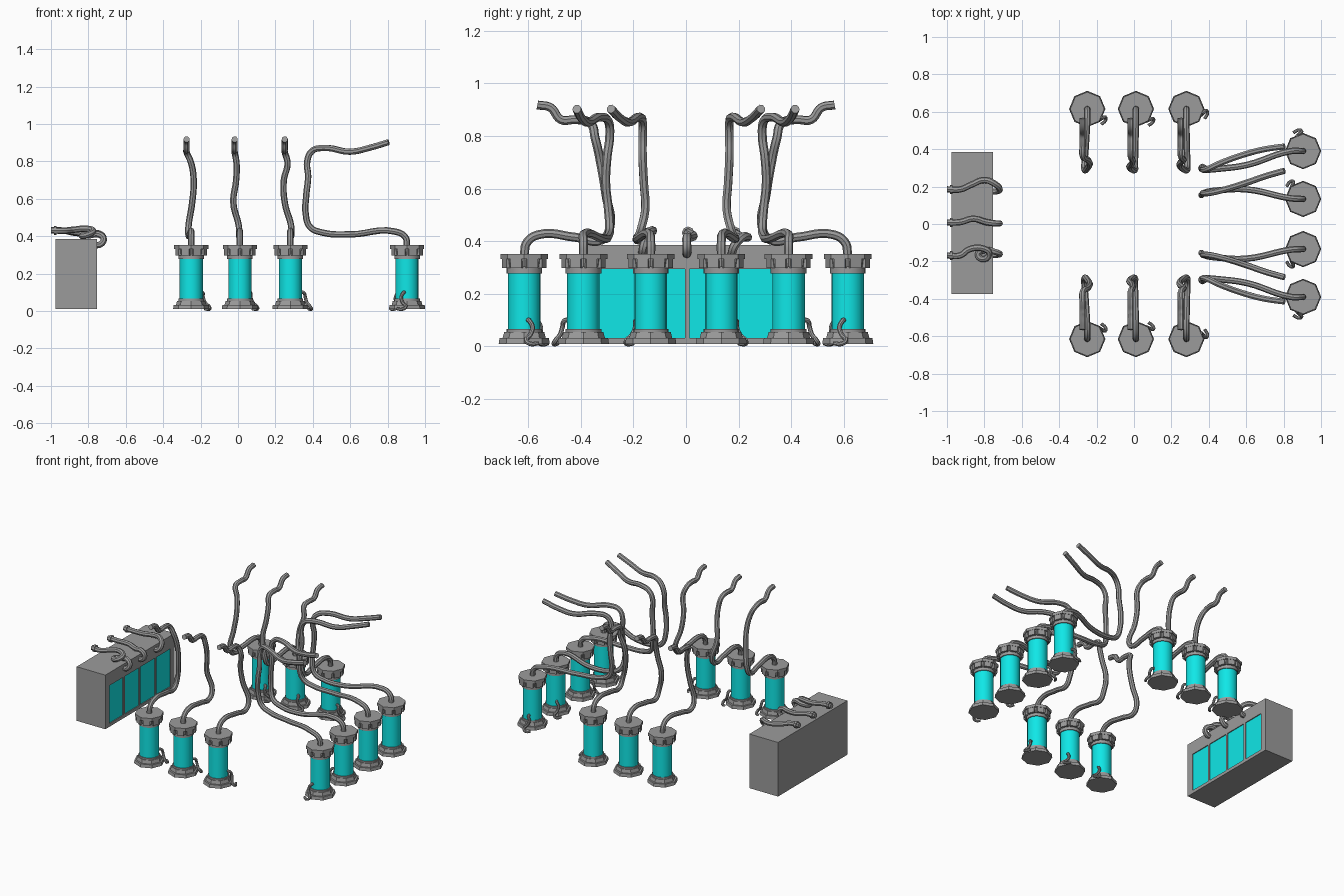
import bpy, bmesh, math
from mathutils import Matrix, Vector

if "Cube" in bpy.data.objects:
    bpy.data.objects.remove(bpy.data.objects["Cube"])


def material(name, rgb):
    m = bpy.data.materials.new(name)
    m.use_nodes = True
    m.diffuse_color = (*rgb, 1)
    m.node_tree.nodes["Principled BSDF"].inputs["Base Color"].default_value = (*rgb, 1)
    return m


GREY = material("metal grey", (0.33, 0.33, 0.33))
CYAN = material("glowing cyan", (0.005, 0.8, 0.8))


def add_object(name, mesh, mats=(), loc=(0, 0, 0)):
    ob = bpy.data.objects.new(name, mesh)
    bpy.context.scene.collection.objects.link(ob)
    for m in mats:
        mesh.materials.append(m)
    ob.location = loc
    return ob


def smooth(ob):
    bpy.ops.object.select_all(action="DESELECT")
    ob.select_set(True)
    bpy.context.view_layer.objects.active = ob
    bpy.ops.object.shade_smooth_by_angle(angle=math.radians(35))


def drum(bm, sides, r0, r1, z0, z1, mat=0):
    old = set(bm.faces)
    bmesh.ops.create_cone(bm, cap_ends=True, segments=sides, radius1=r0, radius2=r1,
                          depth=z1 - z0, matrix=Matrix.Translation((0, 0, (z0 + z1) / 2)))
    for f in set(bm.faces) - old:
        f.material_index = mat


def block(bm, lo, hi, turn=0):
    lo, hi = Vector(lo), Vector(hi)
    bmesh.ops.create_cube(bm, size=1, matrix=Matrix.Rotation(turn, 4, "Z")
                          @ Matrix.Translation((lo + hi) / 2)
                          @ Matrix.Diagonal((*(hi - lo), 1)))


def finish(bm, name):
    mesh = bpy.data.meshes.new(name)
    bm.to_mesh(mesh)
    bm.free()
    return mesh


def hose(name, points, radius=0.017):
    curve = bpy.data.curves.new(name, "CURVE")
    curve.dimensions = "3D"
    curve.bevel_depth = radius
    curve.bevel_resolution = 2
    curve.resolution_u = 6
    curve.use_fill_caps = True
    sp = curve.splines.new("BEZIER")
    sp.bezier_points.add(len(points) - 1)
    for bp, p in zip(sp.bezier_points, points):
        bp.co = p
        bp.handle_left_type = bp.handle_right_type = "AUTO"
    tmp = bpy.data.objects.new(name + "_path", curve)
    bpy.context.scene.collection.objects.link(tmp)
    dg = bpy.context.evaluated_depsgraph_get()
    mesh = bpy.data.meshes.new_from_object(tmp.evaluated_get(dg))
    bpy.data.objects.remove(tmp)
    mesh.materials.clear()
    smooth(add_object(name, mesh, [GREY]))


# Canister: stepped octagonal foot, glass tube, crown of blocks and lid
bm = bmesh.new()
drum(bm, 8, 0.097, 0.094, 0.01, 0.032)
drum(bm, 8, 0.082, 0.076, 0.032, 0.055)
drum(bm, 16, 0.068, 0.068, 0.055, 0.066)
drum(bm, 16, 0.062, 0.062, 0.066, 0.278, mat=1)
drum(bm, 16, 0.068, 0.068, 0.278, 0.305)
drum(bm, 8, 0.075, 0.08, 0.302, 0.334)
for i in range(8):
    block(bm, (0.055, -0.022, 0.298), (0.082, 0.022, 0.334), math.radians(45 * i + 22.5))
drum(bm, 8, 0.091, 0.091, 0.332, 0.352)
canister = finish(bm, "canister")
canister.materials.append(GREY)
canister.materials.append(CYAN)


def drain(name, x, y, angle, side):
    # Thin curled hose from the glass down to the floor: (outward, sideways, height)
    path = [(0.055, 0, 0.1), (0.075, 0, 0.098), (0.085, 0.01, 0.075), (0.092, 0, 0.045),
            (0.105, -0.02, 0.022), (0.115, -0.005, 0.01), (0.108, 0.025, 0.012)]
    c, s = math.cos(angle), math.sin(angle)
    hose(name, [(x + r * c - t * side * s, y + r * s + t * side * c, z)
                for r, t, z in path], 0.009)


# Front and back rows: tall hoses lean inward, rise and bend back out
row_path = [(0.615, 0.345), (0.605, 0.395), (0.56, 0.425), (0.42, 0.415), (0.32, 0.405),
            (0.29, 0.45), (0.305, 0.58), (0.325, 0.7), (0.345, 0.79), (0.365, 0.85),
            (0.42, 0.862), (0.475, 0.862), (0.515, 0.908), (0.565, 0.918)]
rows = [(-0.25, (-0.265, -0.245, -0.237, -0.25, -0.275), -35),
        (0.01, (0.005, -0.025, -0.01, -0.008, -0.018), -40),
        (0.28, (0.285, 0.25, 0.245, 0.265, 0.25), -15)]
for side, label in ((1, "back"), (-1, "front")):
    for i, (x, sway, turn) in enumerate(rows):
        tag = f"{label}_{i + 1}"
        smooth(add_object("canister_" + tag, canister, loc=(x, 0.615 * side, 0)))
        bends = [x, x, x, (x + sway[0]) / 2, sway[0], sway[0], sway[1], sway[2],
                 sway[3]] + [sway[4]] * 5
        hose("tall_hose_" + tag, [(bx, y * side, z) for bx, (y, z) in zip(bends, row_path)])
        drain("drain_hose_" + tag, x, 0.615 * side, math.radians(turn) * side, -side)

# Left column: hoses run inward low, climb and return outward high
climb = [(0.904, 0.345), (0.895, 0.395), (0.84, 0.425), (0.6, 0.41), (0.45, 0.42),
         (0.385, 0.45), (0.362, 0.52), (0.365, 0.62), (0.375, 0.72), (0.37, 0.8),
         (0.395, 0.855), (0.46, 0.872), (0.6, 0.852), (0.7, 0.872), (0.805, 0.903)]
outer = [0.39, 0.39, 0.39, 0.315, 0.295, 0.29, 0.295, 0.305, 0.3, 0.29,
         0.295, 0.325, 0.375, 0.4, 0.415]
inner = [0.134, 0.134, 0.137, 0.185, 0.18, 0.17, 0.155, 0.16, 0.165, 0.165,
         0.165, 0.178, 0.22, 0.255, 0.285]
for side, label in ((1, "back"), (-1, "front")):
    for ys, spot, turn in ((outer, "outer", 105), (inner, "inner", 130)):
        tag = f"{label}_{spot}"
        y = ys[0] * side
        smooth(add_object("side_canister_" + tag, canister, loc=(0.904, y, 0)))
        hose("looping_hose_" + tag, [(x, v * side, z) for v, (x, z) in zip(ys, climb)])
        drain("side_drain_hose_" + tag, 0.904, y, math.radians(turn) * side, side)

# Tank cabinet: body, overhanging fascia and window frame
bm = bmesh.new()
block(bm, (-0.975, -0.375, 0.01), (-0.767, 0.385, 0.385))
block(bm, (-0.767, -0.375, 0.295), (-0.755, 0.385, 0.385))
block(bm, (-0.767, -0.375, 0.01), (-0.755, 0.385, 0.032))
for i in range(5):
    mid = 0.005 + 0.175 * (i - 2)
    half = 0.015 if i in (0, 4) else 0.008
    shift = 0.015 if i == 0 else -0.015 if i == 4 else 0
    mid += shift - (0.015 if i == 0 else -0.015 if i == 4 else 0)
    block(bm, (-0.767, mid - half, 0.03), (-0.755, mid + half, 0.297))
for y0, y1 in ((-0.375, -0.345), (0.355, 0.385)):
    block(bm, (-0.767, y0, 0.03), (-0.755, y1, 0.297))
add_object("tank_cabinet", finish(bm, "tank_cabinet"), [GREY])

# Four window panes
for i in range(4):
    bm = bmesh.new()
    y = 0.005 + 0.175 * (i - 1.5)
    block(bm, (-0.768, y - 0.085, 0.03), (-0.761, y + 0.085, 0.297))
    add_object(f"tank_window_{i + 1}", finish(bm, "tank_window"), [CYAN])

# Cabinet hoses: from a rear flange, over the top, down into the fascia
top_hoses = {
    "back": [(-1, 0.185, 0.432), (-0.93, 0.185, 0.43), (-0.87, 0.21, 0.418),
             (-0.8, 0.235, 0.415), (-0.745, 0.215, 0.415), (-0.718, 0.185, 0.385),
             (-0.735, 0.175, 0.357), (-0.765, 0.175, 0.352)],
    "middle": [(-1, 0.008, 0.432), (-0.93, 0.01, 0.43), (-0.86, 0.028, 0.42),
               (-0.79, 0.01, 0.412), (-0.74, 0.003, 0.413), (-0.718, 0.003, 0.385),
               (-0.735, 0.003, 0.357), (-0.765, 0.003, 0.352)],
    "front": [(-1, -0.168, 0.432), (-0.93, -0.168, 0.43), (-0.88, -0.135, 0.435),
              (-0.81, -0.13, 0.44), (-0.775, -0.155, 0.43), (-0.8, -0.187, 0.41),
              (-0.835, -0.165, 0.402), (-0.795, -0.14, 0.404), (-0.74, -0.15, 0.408),
              (-0.718, -0.16, 0.385), (-0.735, -0.165, 0.357), (-0.765, -0.165, 0.352)]}
for label, pts in top_hoses.items():
    hose("cabinet_hose_" + label, pts)
    x, y, z = pts[0]
    hose("hose_flange_" + label, [(-0.985, y, z), (-0.97, y, z)], 0.024)
